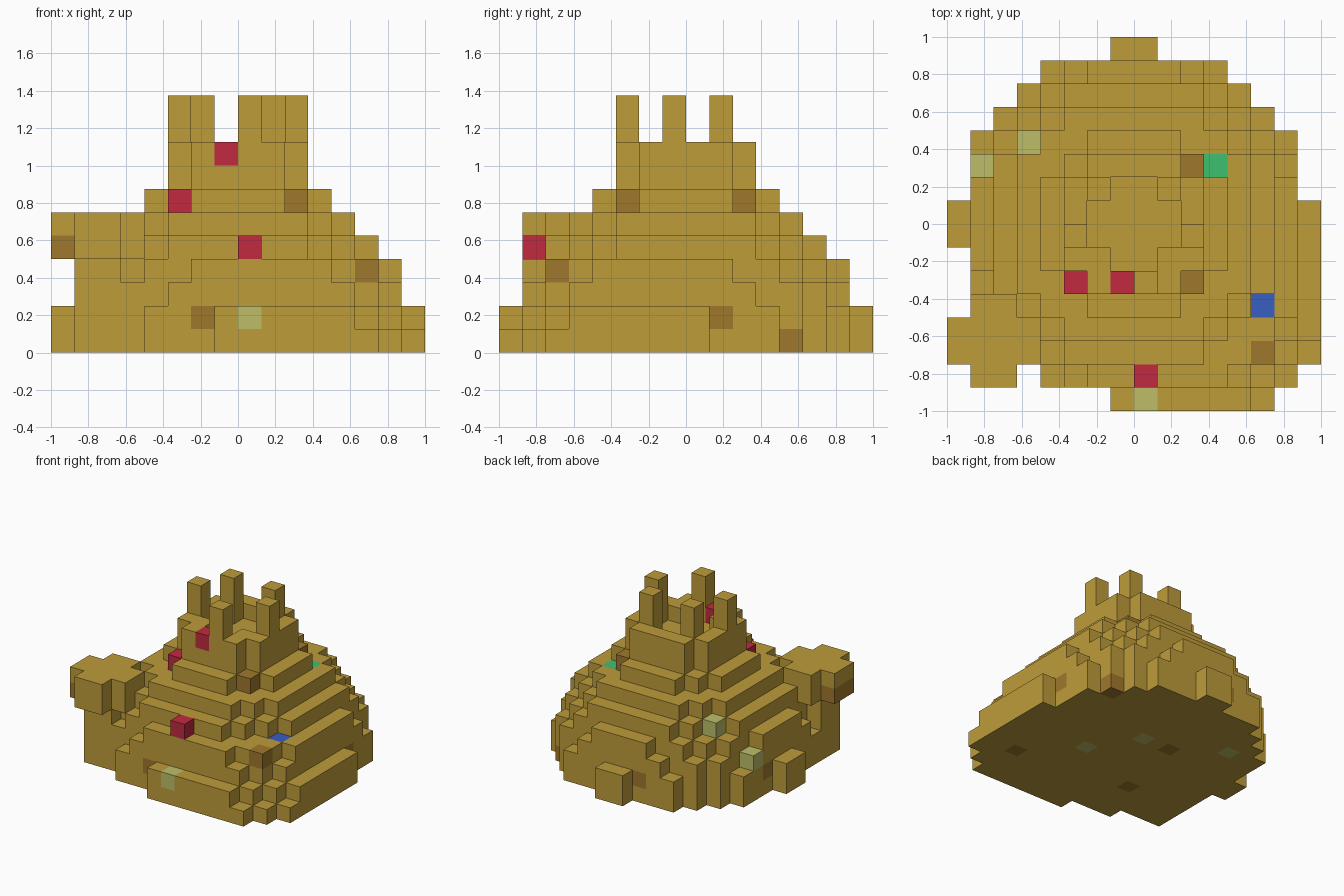
import bpy
import bmesh
from mathutils import Vector

CELL = 0.125

if "Cube" in bpy.data.objects:
    bpy.data.objects.remove(bpy.data.objects["Cube"], do_unlink=True)


def make_material(name, rgb):
    mat = bpy.data.materials.new(name)
    mat.use_nodes = True
    colour = (*rgb, 1)
    mat.diffuse_color = colour
    mat.node_tree.nodes["Principled BSDF"].inputs["Base Color"].default_value = colour
    return mat


materials = [
    make_material("sand", (0.515, 0.332, 0.042)),
    make_material("wet_sand", (0.352, 0.188, 0.025)),
    make_material("pale_green", (0.515, 0.515, 0.141)),
    make_material("red", (0.527, 0.023, 0.051)),
    make_material("emerald", (0.048, 0.527, 0.162)),
    make_material("blue", (0.040, 0.112, 0.527)),
]
SAND, WET, PALE, RED, EMERALD, BLUE = range(len(materials))

# Coloured blocks, by block column, row and layer
accents = {
    WET: [(2, 2, 6), (2, -3, 6), (5, -6, 3), (6, 1, 1), (-2, -7, 1), (-7, 1, 1),
          (-2, 6, 1), (-8, -6, 4), (-8, -5, 4),
          (5, -5, 0), (5, 4, 0), (-2, 1, 0), (-3, -4, 0)],
    PALE: [(0, -8, 1), (2, -2, 6), (-5, 3, 4), (-7, 2, 2),
           (2, -2, 0), (0, 1, 0), (-5, 3, 0)],
    RED: [(0, -7, 4), (-1, -3, 8), (-3, -3, 6)],
    EMERALD: [(3, 2, 5)],
    BLUE: [(5, -4, 3)],
}
colour_of = {cell: index for index, cells in accents.items() for cell in cells}


def box(i0, i1, j0, j1, k0, k1):
    """Blocks filling a box, end values excluded."""
    return {(i, j, k) for i in range(i0, i1) for j in range(j0, j1) for k in range(k0, k1)}


def disc(ci, cj, radius_squared, layer):
    """Blocks whose centre lies inside a circle on one layer."""
    return {(i, j, k) for i, j, k in box(-8, 8, -8, 8, layer, layer + 1)
            if (i + 0.5 - ci) ** 2 + (j + 0.5 - cj) ** 2 <= radius_squared}


# Round mound of stacked discs
mound = set()
for layer in range(8):
    mound |= disc(0, 0, 58.6 - (layer + 0.4) ** 2, layer)
mound.add((0, -7, 4))

# Lower heap on the front left of the mound
heap = set()
for layer, radius_squared in enumerate((34.5, 30, 24.5, 18.5)):
    heap |= disc(2.5, -2.5, radius_squared, layer)

# Overhanging lump on its post
lump = disc(-6, -5, 4, 4) | disc(-6, -5, 4, 5)
post = box(-7, -5, -6, -4, 0, 4)

# Ring of battlements, with taller towers at five places
ring = disc(0, 0, 9, 7) - disc(0, 0, 3.8, 7)
tower_spots = {(-3, -1), (-2, 1), (1, 1), (2, -1), (0, -3)}
battlements, towers = set(), set()
for i, j, _ in ring:
    if (i, j) in tower_spots:
        towers |= box(i, i + 1, j, j + 1, 7, 11)
    elif abs(i + 0.5) + abs(j + 0.5) >= 3:
        battlements |= box(i, i + 1, j, j + 1, 7, 9)

parts = {"mound": mound, "side_heap": heap, "lump": lump, "lump_post": post,
         "battlements": battlements, "towers": towers}
solid = set().union(*parts.values())
directions = [Vector(d) for d in ((1, 0, 0), (-1, 0, 0), (0, 1, 0),
                                  (0, -1, 0), (0, 0, 1), (0, 0, -1))]


def build_blocks(name, cells):
    """Mesh of the exposed block faces of one part."""
    bm = bmesh.new()
    for cell in sorted(cells):
        centre = Vector(cell) + Vector((0.5, 0.5, 0.5))
        for normal in directions:
            if tuple(int(a + b) for a, b in zip(cell, normal)) in solid:
                continue
            u = Vector((normal.y, normal.z, normal.x))
            v = normal.cross(u)
            corners = [(centre + (normal + a * u + b * v) / 2) * CELL
                       for a, b in ((-1, -1), (1, -1), (1, 1), (-1, 1))]
            face = bm.faces.new([bm.verts.new(c) for c in corners])
            face.material_index = colour_of.get(cell, SAND)
    bmesh.ops.remove_doubles(bm, verts=bm.verts, dist=0.001)
    mesh = bpy.data.meshes.new(name)
    bm.to_mesh(mesh)
    bm.free()
    for mat in materials:
        mesh.materials.append(mat)
    bpy.context.collection.objects.link(bpy.data.objects.new(name, mesh))


# Each block belongs to the first part that holds it
used = set()
for name, cells in parts.items():
    build_blocks(name, cells - used)
    used |= cells
